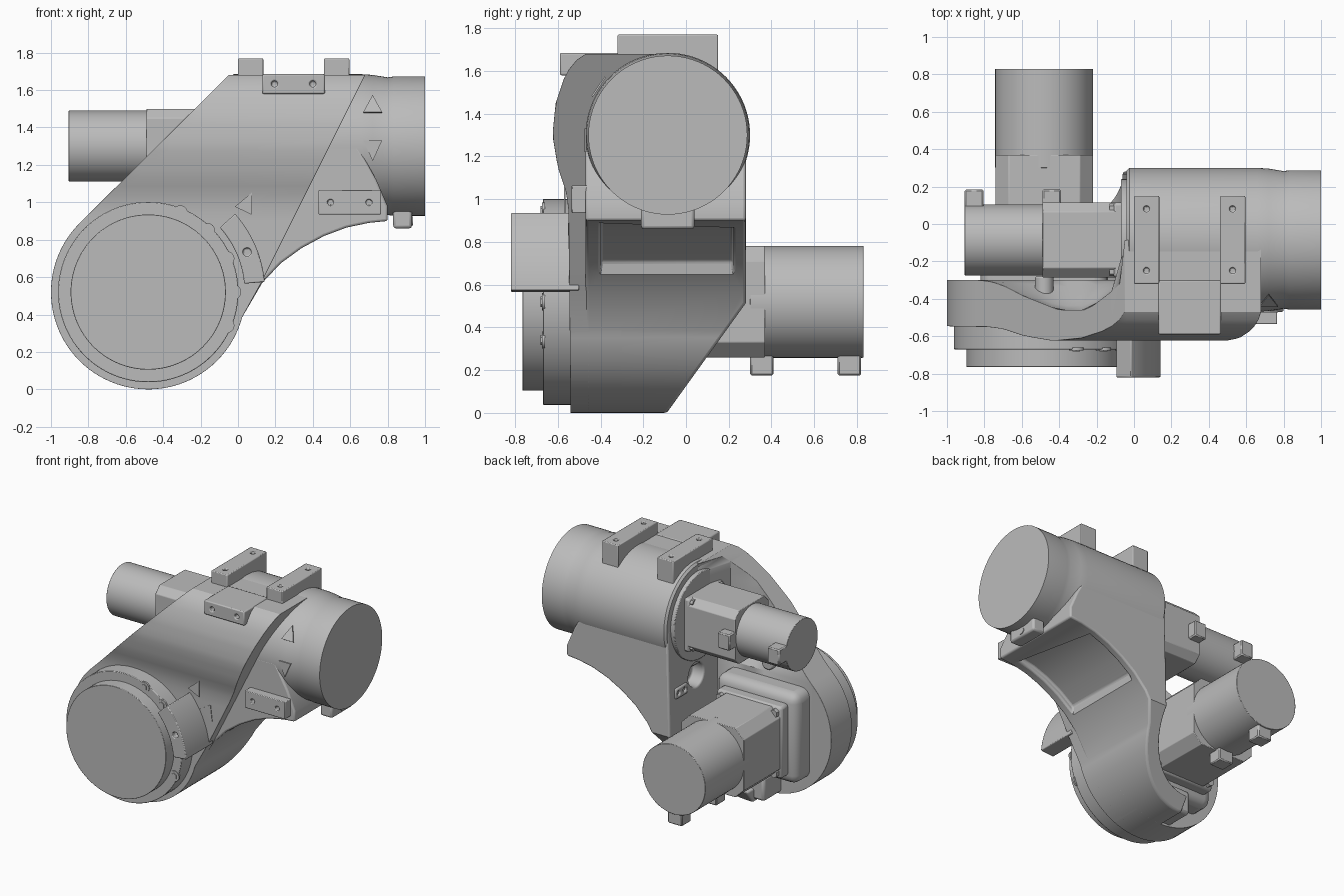
import bpy, bmesh, math
from mathutils import Vector, Matrix

old = bpy.data.objects.get("Cube")
if old:
    bpy.data.objects.remove(old, do_unlink=True)

grey = bpy.data.materials.new("casting grey")
grey.use_nodes = True
grey.diffuse_color = (0.5, 0.5, 0.5, 1)
grey.node_tree.nodes["Principled BSDF"].inputs["Base Color"].default_value = (0.5, 0.5, 0.5, 1)


def finish(name, bm, bevel=0, segments=2):
    bmesh.ops.recalc_face_normals(bm, faces=bm.faces)
    mesh = bpy.data.meshes.new(name)
    bm.to_mesh(mesh)
    bm.free()
    obj = bpy.data.objects.new(name, mesh)
    bpy.context.collection.objects.link(obj)
    mesh.materials.append(grey)
    if bevel:
        mod = obj.modifiers.new("soft edges", "BEVEL")
        mod.width, mod.segments, mod.limit_method = bevel, segments, "ANGLE"
        mod.angle_limit = math.radians(40)
    return obj


def cyl(name, axis, center, r, lo, hi, sides=64, bevel=0):
    """Cylinder along x, y or z; center holds the other two coordinates."""
    i = "xyz".index(axis)
    pos = list(center)
    pos.insert(i, (lo + hi) / 2)
    turn = Vector((0, 0, 1)).rotation_difference(Vector([k == i for k in range(3)])).to_matrix().to_4x4()
    bm = bmesh.new()
    bmesh.ops.create_cone(bm, cap_ends=True, segments=sides, radius1=r, radius2=r,
                          depth=hi - lo, matrix=Matrix.Translation(pos) @ turn)
    return finish(name, bm, bevel)


def box(name, x, y, z, bevel=0, segments=2):
    bm = bmesh.new()
    bmesh.ops.create_cube(bm, size=1)
    for v in bm.verts:
        v.co = [(a + b) / 2 + c * (b - a) for (a, b), c in zip((x, y, z), v.co)]
    return finish(name, bm, bevel, segments)


def prism_mesh(points, lo, hi):
    """Outline in x and z, extruded along y."""
    bm = bmesh.new()
    face = bm.faces.new([bm.verts.new((x, lo, z)) for x, z in points])
    new = bmesh.ops.extrude_face_region(bm, geom=[face])["geom"]
    bmesh.ops.translate(bm, vec=(0, hi - lo, 0), verts=[g for g in new if isinstance(g, bmesh.types.BMVert)])
    return bm


def slice_mesh(bm, co, no, **options):
    bmesh.ops.bisect_plane(bm, geom=bm.verts[:] + bm.edges[:] + bm.faces[:],
                           plane_co=co, plane_no=no, **options)


def cut(obj, *cutters):
    for cutter in cutters:
        mod = obj.modifiers.new("cut", "BOOLEAN")
        mod.operation, mod.solver, mod.object = "DIFFERENCE", "EXACT", cutter
        bpy.context.view_layer.objects.active = obj
        bpy.ops.object.modifier_move_to_index(modifier=mod.name, index=0)
        bpy.ops.object.modifier_apply(modifier=mod.name)
        bpy.data.objects.remove(cutter, do_unlink=True)


def arc(r, start, end, n=32):
    angles = [math.radians(start + (end - start) * i / n) for i in range(n + 1)]
    return [(CX + r * math.cos(a), CZ + r * math.sin(a)) for a in angles]


def lerp(table, t):
    for (a, u), (b, v) in zip(table, table[1:]):
        if t <= b:
            return u + (v - u) * max(0, (t - a) / (b - a))
    return table[-1][1]


CX, CZ = -0.48, 0.52       # elbow axis
WY, WZ = -0.085, 1.3       # wrist axis

# Front arm shell: round elbow below, bulged face above, hollowed behind the motor
front_y = [(0, -.54), (.95, -.55), (1.03, -.56), (1.15, -.6), (1.3, -.625),
           (1.45, -.61), (1.57, -.57), (1.64, -.53), (1.68, -.47)]
back_y = [(-.85, -.3), (-.6, -.38), (-.4, -.46), (-.25, -.46), (-.12, -.36), (-.04, -.3)]
shell = arc(.52, 135, 345, 56) + [(.13, .58), (.68, 1.68), (-.05, 1.68)]
bm = prism_mesh(shell, -.54, -.3)
for i in range(17):
    slice_mesh(bm, (0, 0, .9 + i * .047), (0, 0, 1))
for i in range(11):
    slice_mesh(bm, (-.84 + i * .08, 0, 0), (1, 0, 0))
for v in bm.verts:
    x, y, z = v.co
    if y < -.5:
        v.co.y = lerp(front_y, z)
    elif x > -.06 and z > 1.2:
        v.co.y = WY
    else:
        v.co.y += (lerp(back_y, x) + .3) * min(1, max(0, (z - .9) / .22))
finish("arm_shell", bm, .018, 3)

# Web under the wrist, wrapping round the elbow, trimmed by a sloping plane
curve = [(.8, .9), (.7, .89), (.58, .865), (.46, .82), (.34, .755), (.23, .675), (.13, .57)]
web = [(-.04, WZ), (.64, WZ), (.74, 1.12), (.8, .98)] + curve + arc(.52, -15, -92, 20) + arc(.42, -92, 0, 20)
bm = prism_mesh(web, -.47, .28)
slice_mesh(bm, (0, -.09, 0), (0, .5, -.36), clear_outer=True)
bmesh.ops.holes_fill(bm, edges=[e for e in bm.edges if e.is_boundary])
body = finish("web", bm, .015, 3)
pocket = [(x - .02, z + .035) for x, z in curve[1:6]] + [(.2, .61), (.72, .8)]
cut(body, finish("pocket_cutter", prism_mesh(pocket, -.4, .22)),
    cyl("hole_cutter", "x", (-.05, .86), .09, -.2, .04, 32))
bracket = box("web_bracket", (-.065, -.03), (.07, .21), (.77, .85), .012)
cut(bracket, *[cyl("drill", "x", (y, .81), .015, -.1, -.045, 16) for y in (.105, .175)])

# Wrist tube: revolved profile with a narrower nose
bm = bmesh.new()
profile = [(-.04, 0), (-.04, .37), (-.025, .385), (.66, .385), (.72, .381), (.8, .368), (.83, .372), (1, .372), (1, 0)]
pts = [bm.verts.new((x, WY, WZ + r)) for x, r in profile]
edges = [bm.edges.new(p) for p in zip(pts, pts[1:])]
bmesh.ops.spin(bm, geom=pts + edges, cent=(0, WY, WZ), axis=(1, 0, 0), angle=2 * math.pi, steps=80)
bmesh.ops.remove_doubles(bm, verts=bm.verts, dist=.0005)
finish("wrist_tube", bm)
box("nose_lug", (.83, .93), (-.21, .04), (.86, .98), .015)
cyl("nose_lug_screw", "x", (-.085, .9), .025, .92, .935, 20)

# Mounting pads, each with two screw holes
for x in (0, .46):
    pad = box("top_pad", (x, x + .135), (-.32, .15), (1.58, 1.77), .006)
    cut(pad, *[cyl("drill", "z", (x + .067, y), .016, 1.73, 1.9, 20) for y in (-.25, .08)])
for name, x, y, z in (("upper_front_pad", (.13, .465), (-.59, -.3), (1.58, 1.685)),
                      ("lower_front_pad", (.43, .765), (-.535, -.3), (.935, 1.065))):
    pad = box(name, x, y, z, .008)
    cut(pad, *[cyl("drill", "y", (px, sum(z) / 2), .016, -.8, y[0] + .04, 20)
               for px in (x[0] + .065, x[1] - .065)])

# Elbow output flange, bolts and sensor cover
cyl("elbow_ring", "y", (CX, CZ), .482, -.67, -.5, 96, .004)
cyl("elbow_disc", "y", (CX, CZ), .415, -.765, -.65, 96, .003)
for angle in (68, 46, 23, 0, -23):
    x, z = arc(.457, angle, angle, 1)[0]
    cyl("bolt_washer", "y", (x, z), .04, -.675, -.66, 24)
    cyl("bolt_head", "y", (x, z), .024, -.682, -.66, 6)
cover = finish("sensor_cover", prism_mesh(arc(.515, 5, 42, 12) + arc(.625, 42, 5, 12), -.82, -.5), .006)
x, z = arc(.57, 22, 22, 1)[0]
cut(cover, cyl("drill", "y", (x, z), .022, -.9, -.78, 20))

# Motor seat on the back of the elbow
box("motor_seat", (CX - .34, CX + .34), (-.4, -.14), (CZ - .34, CZ + .34), .07, 4)
box("motor_flange", (CX - .27, CX + .27), (-.16, -.06), (CZ - .27, CZ + .27), .02)
for sx in (-1, 1):
    for sz in (-1, 1):
        cyl("flange_bolt", "y", (CX + sx * .225, CZ + sz * .225), .032, -.07, -.03, 6)
box("seat_foot", (CX - .1, CX + .08), (-.32, -.1), (.02, .2), .02)
cyl("lifting_eye", "y", (CX, .97), .05, -.42, -.28, 24, .01)


def chamfered(r, c):
    signs = ((1, 1), (-1, 1), (-1, -1), (1, -1))
    out = []
    for k, (sx, sz) in enumerate(signs):
        pair = [(sx * r, sz * (r - c)), (sx * (r - c), sz * r)]
        out += pair if k % 2 == 0 else pair[::-1]
    return out


# Elbow motor, pointing back
finish("elbow_motor_block", prism_mesh([(CX + x, CZ + z) for x, z in chamfered(.26, .07)], -.1, .37), .004)
cyl("elbow_motor_can", "y", (CX, CZ), .262, .3, .83, 64, .003)
for y in (.3, .71):
    box("elbow_motor_plug", (CX - .06, CX + .06), (y, y + .11), (.175, .35), .008, 1)

# Wrist motor, pointing along -x
cyl("wrist_motor_ring", "x", (WY, WZ), .325, -.07, 0, 64, .006)
box("wrist_motor_flange", (-.11, -.05), (WY - .2, WY + .2), (WZ - .2, WZ + .2), .015)
for sy in (-1, 1):
    for sz in (-1, 1):
        cyl("wrist_flange_bolt", "x", (WY + sy * .17, WZ + sz * .17), .024, -.13, -.1, 6)
block = finish("wrist_motor_block", prism_mesh(chamfered(.2, .05), -.2, .22), .004)
block.data.transform(Matrix.Translation((-.27, WY, WZ)) @ Matrix.Rotation(math.pi / 2, 4, "Z"))
cyl("wrist_motor_can", "x", (WY, WZ), .19, -.905, -.4, 64, .003)
for x in (-.905, -.49):
    box("wrist_motor_plug", (x, x + .1), (.03, .185), (WZ - .06, WZ + .06), .008, 1)

# Direction triangles on the arm face
for x, y, z, turn, tilt in ((.72, -.408, 1.52, 0, -.6), (.72, -.466, 1.28, math.pi, 0),
                            (.05, -.563, 1.0, .45, 0), (.14, -.545, .82, 2.6, 0)):
    mark = finish("direction_mark", prism_mesh([(-.05, -.05), (.05, -.05), (0, .06)], -.008, 0))
    mark.data.transform(Matrix.Translation((x, y, z)) @ Matrix.Rotation(tilt, 4, "X")
                        @ Matrix.Rotation(turn, 4, "Y"))

# Smooth curved faces, keep edges crisp
bpy.ops.object.select_all(action="DESELECT")
for obj in bpy.context.scene.objects:
    if obj.type == "MESH":
        obj.select_set(True)
        bpy.context.view_layer.objects.active = obj
bpy.ops.object.shade_smooth_by_angle(angle=math.radians(32))
